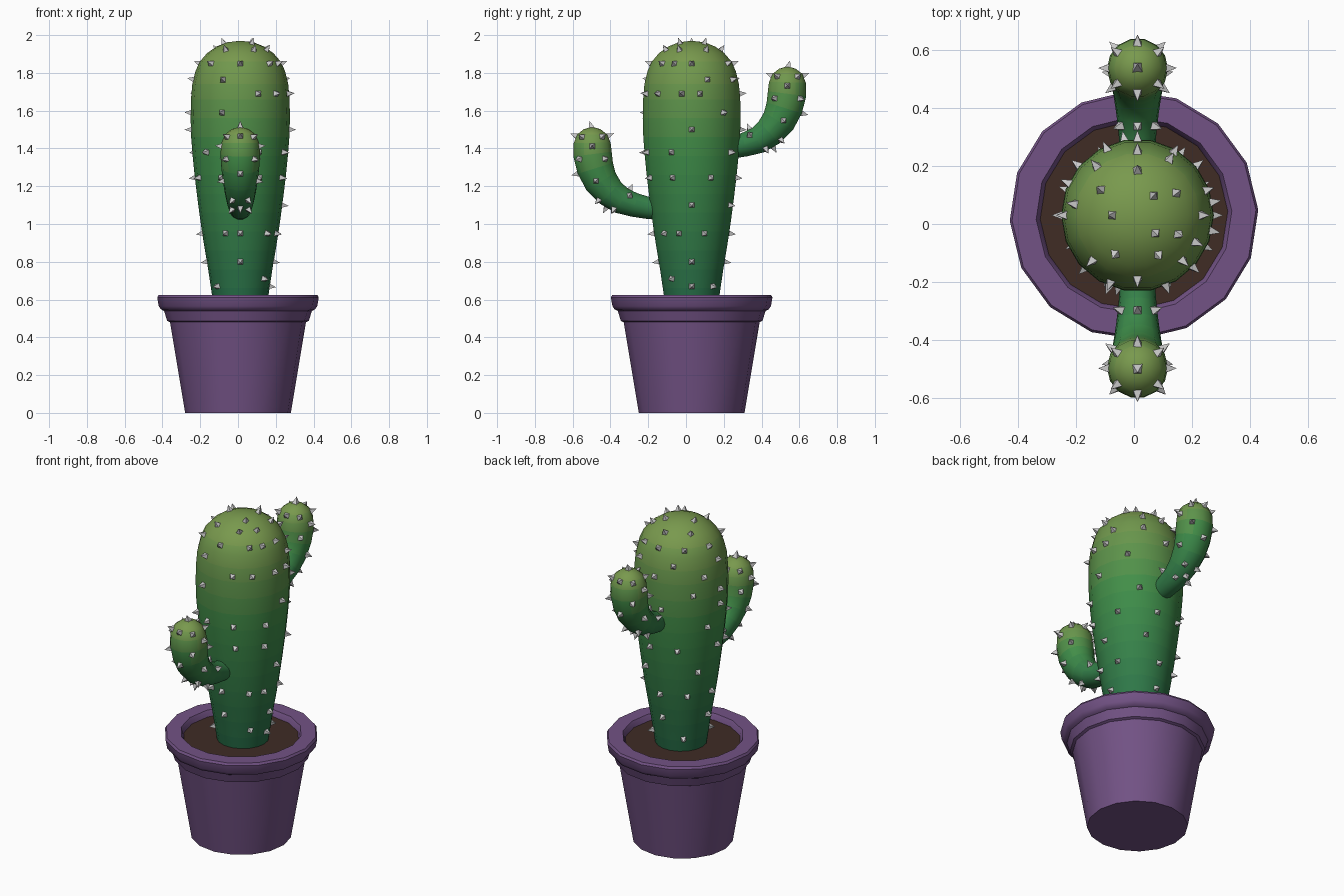
import bpy, bmesh, math
from mathutils import Vector

if "Cube" in bpy.data.objects:
    bpy.data.objects.remove(bpy.data.objects["Cube"])

CX, CY = 0.012, 0.03


def material(name, rgb):
    m = bpy.data.materials.new(name)
    m.diffuse_color = (*rgb, 1)
    m.use_nodes = True
    m.node_tree.nodes["Principled BSDF"].inputs["Base Color"].default_value = m.diffuse_color
    return m


# Green gradient from dark base to yellowish tip
LEVELS = 14
LOW, MID, TOP = Vector((.02, .16, .065)), Vector((.05, .27, .065)), Vector((.19, .32, .075))
greens = []
for k in range(LEVELS):
    t = k / (LEVELS - 1)
    c = LOW.lerp(MID, t / .6) if t < .6 else MID.lerp(TOP, (t - .6) / .4)
    greens.append(material(f"green_{k}", c))


def frame(rows, i, upright):
    if upright:
        return Vector((1, 0, 0)), Vector((0, 1, 0))
    a, b = rows[max(i - 1, 0)], rows[min(i + 1, len(rows) - 1)]
    t = Vector((0, b[0] - a[0], b[1] - a[1])).normalized()
    return Vector((1, 0, 0)), Vector((0, t.z, -t.y))


def ring_point(rows, i, ang, upright, cx):
    y, z, r = rows[i]
    u, v = frame(rows, i, upright)
    return Vector((cx, y, z)) + (u * math.cos(ang) + v * math.sin(ang)) * r


def tube(name, rows, sides, mats, cx=CX, upright=False, rot=0.0, smooth=35):
    """Skin rings given as (y, z, radius)."""
    bm = bmesh.new()
    rings = [[bm.verts.new(ring_point(rows, i, rot + math.tau * k / sides, upright, cx))
              for k in range(sides)] for i in range(len(rows))]
    for a, b in zip(rings, rings[1:]):
        for k in range(sides):
            n = (k + 1) % sides
            bm.faces.new((a[k], a[n], b[n], b[k]))
    if rows[0][2] > 0:
        bm.faces.new(rings[0][::-1])
    if rows[-1][2] > 0:
        bm.faces.new(rings[-1])
    bmesh.ops.remove_doubles(bm, verts=bm.verts, dist=1e-5)
    bmesh.ops.recalc_face_normals(bm, faces=bm.faces)
    zs = [r[1] for r in rows]
    lo, hi = min(zs), max(zs)
    if len(mats) > 1:
        for f in bm.faces:
            t = (f.calc_center_median().z - lo) / (hi - lo)
            f.material_index = max(0, min(len(mats) - 1, int(t * len(mats))))
    return finish(name, bm, mats, smooth)


def finish(name, bm, mats, smooth=None):
    me = bpy.data.meshes.new(name)
    bm.to_mesh(me)
    bm.free()
    for m in mats:
        me.materials.append(m)
    ob = bpy.data.objects.new(name, me)
    bpy.context.collection.objects.link(ob)
    if smooth:
        bpy.ops.object.select_all(action='DESELECT')
        ob.select_set(True)
        bpy.context.view_layer.objects.active = ob
        bpy.ops.object.shade_smooth_by_angle(angle=math.radians(smooth))
    return ob


def surface(rows, s, ang, upright):
    i = min(int(s), len(rows) - 2)
    p, q = (ring_point(rows, j, ang, upright, CX) for j in (i, i + 1))
    e = ring_point(rows, i, ang + .01, upright, CX) - p
    if e.length < 1e-6:
        e = ring_point(rows, i + 1, ang + .01, upright, CX) - q
    return p.lerp(q, s - i), e.cross(q - p).normalized()


def spikes(name, rows, spots, upright=False):
    """Four-sided thorns at (ring position, degrees)."""
    bm = bmesh.new()
    for s, deg in spots:
        p, n = surface(rows, s, math.radians(deg), upright)
        a = n.orthogonal().normalized()
        b = n.cross(a)
        base = [bm.verts.new(p - n * .01 + (a * x + b * y) * .024)
                for x, y in ((1, 0), (0, 1), (-1, 0), (0, -1))]
        tip = bm.verts.new(p + n * .034)
        bm.faces.new(base[::-1])
        for k in range(4):
            bm.faces.new((base[k], base[(k + 1) % 4], tip))
    return finish(name, bm, [])


# Pot and soil
purple = material("purple", (.17, .085, .235))
pot = [(0, .28), (.48, .36), (.487, .375), (.54, .392), (.548, .408), (.565, .42),
       (.612, .428), (.625, .42), (.625, .337), (.61, .328), (.57, .318)]
tube("pot", [(CY, z, r) for z, r in pot], 16, [purple], cx=0, upright=True,
     rot=math.radians(2.5))
tube("soil", [(CY, .56, .318), (CY, .59, .326)], 16, [material("soil", (.05, .025, .018))],
     cx=0, upright=True, rot=math.radians(2.5))

# Trunk
trunk = [(.56, .14), (.66, .155), (.76, .17), (.86, .187), (.96, .203), (1.06, .217),
         (1.16, .23), (1.26, .242), (1.36, .252), (1.46, .26), (1.56, .263), (1.66, .261),
         (1.74, .254), (1.81, .237), (1.86, .214), (1.905, .175), (1.94, .125),
         (1.962, .07), (1.97, 0)]
trunk = [(CY, z, r) for z, r in trunk]
tube("trunk", trunk, 18, greens, upright=True, smooth=60)

# Trunk thorns: height -> directions
thorn_rows = {
    .67: (-140, 0, 45, 130), .71: (-40,), .80: (-90, 0, 90, 180),
    .95: (-113, -90, -45, -20, 20, 90, 135, 180), 1.10: (0, 65, 150),
    1.245: (-155, -115, -65, -25, 25, 80, 120, 180), 1.38: (-135, -105, -67, -25, 55, 160),
    1.50: (0, 100, 180), 1.59: (-112, 40, 140, 180),
    1.69: (-68, -43, -12, 10, 90, 155), 1.765: (-112, 20, 60, 115, 180),
    1.85: (-135, -90, -45, -25, 0, 60, 90, 130, 170), 1.92: (-120, -62, -25, 30, 90, 145),
    1.955: (-45, 50, 180)}
spots = []
for z, angles in thorn_rows.items():
    i = max(k for k in range(len(trunk) - 1) if trunk[k][1] <= z)
    s = i + (z - trunk[i][1]) / (trunk[i + 1][1] - trunk[i][1])
    spots += [(s, d) for d in angles]
spikes("trunk_thorns", trunk, spots, upright=True)

# Arms: the front one is the back one mirrored and lowered
arm = [(.17, 1.40, .06), (.24, 1.405, .06), (.31, 1.42, .065), (.38, 1.443, .073),
       (.44, 1.485, .082), (.49, 1.545, .092), (.52, 1.615, .1), (.535, 1.69, .105),
       (.537, 1.75, .1), (.537, 1.795, .08), (.537, 1.822, .045), (.537, 1.835, 0)]
arm_spots = [(10.9, 90), (8.8, 90), (8.8, -90)]
for s, d in ((8.7, 38), (8.7, -38), (7.7, 0), (6.8, 45), (6.5, -35), (5.2, 15),
             (4.2, 60), (3.2, 55), (2.6, -35)):
    arm_spots += [(s, d), (s, 180 - d)]
arm_spots += [(6, 90), (3.6, 90), (2.8, -90)]
for name, sign, drop in (("back_arm", 1, 0), ("front_arm", -1, .32)):
    rows = [(y if sign > 0 else .04 - y, z - drop, r) for y, z, r in arm]
    tube(name, rows, 14, greens[3:], smooth=60)
    spikes(name + "_thorns", rows, [(s, d * sign) for s, d in arm_spots])
